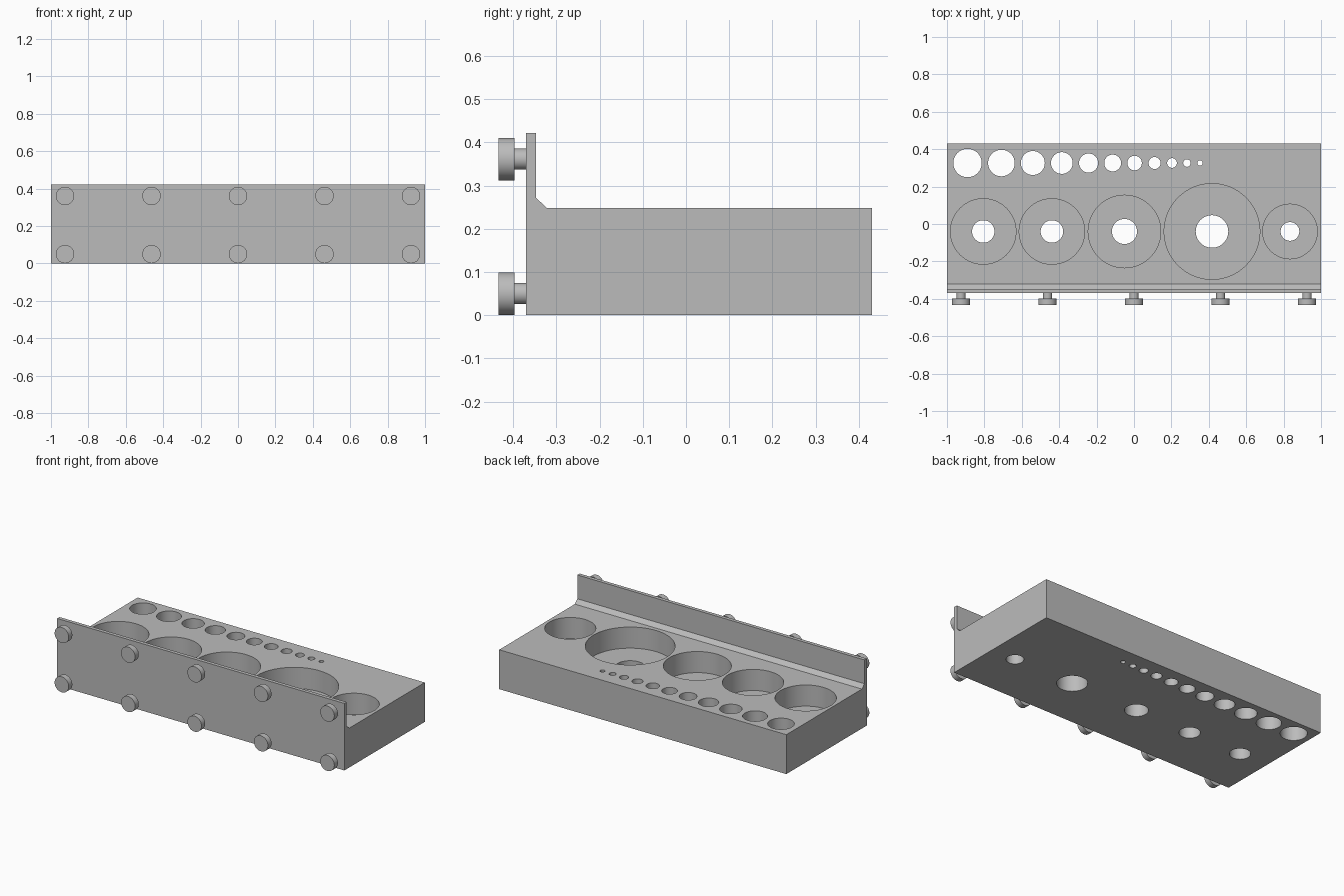
import bpy
import bmesh
from math import radians

cube = bpy.data.objects.get("Cube")
if cube:
    bpy.data.objects.remove(cube, do_unlink=True)

# Single plain grey for the whole rack
grey = bpy.data.materials.new("plain grey")
grey.use_nodes = True
colour = (0.5, 0.5, 0.5, 1)
grey.diffuse_color = colour
grey.node_tree.nodes["Principled BSDF"].inputs["Base Color"].default_value = colour


def activate(obj):
    bpy.ops.object.select_all(action="DESELECT")
    obj.select_set(True)
    bpy.context.view_layer.objects.active = obj


def cylinder(name, radius, depth, location, rotation=(0, 0, 0)):
    bpy.ops.mesh.primitive_cylinder_add(vertices=64, radius=radius, depth=depth,
                                        location=location, rotation=rotation)
    obj = bpy.context.object
    obj.name = name
    return obj


def finish(obj):
    obj.data.materials.clear()
    obj.data.materials.append(grey)
    activate(obj)
    bpy.ops.object.shade_smooth_by_angle(angle=radians(30))


# Rack body: side profile (y, z) with thin back plate and fillet, swept along x
FRONT, BACK, DECK, FLOOR = -0.37, 0.43, 0.248, 0.115
profile = [(FRONT, 0), (BACK, 0), (BACK, DECK), (-0.322, DECK),
           (-0.347, 0.272), (-0.347, 0.422), (FRONT, 0.422)]
bm = bmesh.new()
side = bm.faces.new([bm.verts.new((-1, y, z)) for y, z in profile])
swept = bmesh.ops.extrude_face_region(bm, geom=[side])["geom"]
bmesh.ops.translate(bm, vec=(2, 0, 0),
                    verts=[v for v in swept if isinstance(v, bmesh.types.BMVert)])
bmesh.ops.recalc_face_normals(bm, faces=bm.faces)
mesh = bpy.data.meshes.new("rack_body")
bm.to_mesh(mesh)
bm.free()
body = bpy.data.objects.new("rack_body", mesh)
bpy.context.collection.objects.link(body)


def drill(x, y, radius, bottom, top):
    cutter = cylinder("cutter", radius, top - bottom, (x, y, (top + bottom) / 2))
    cutter.hide_render = True
    activate(body)
    cut = body.modifiers.new("cut", "BOOLEAN")
    cut.operation = "DIFFERENCE"
    cut.solver = "EXACT"
    cut.object = cutter
    bpy.ops.object.modifier_apply(modifier=cut.name)
    bpy.data.objects.remove(cutter, do_unlink=True)


# Large pockets, each with a smaller bore through its floor: x, pocket, bore
for x, pocket, bore in [(-0.806, 0.175, 0.06), (-0.439, 0.175, 0.06),
                        (-0.051, 0.194, 0.067), (0.417, 0.256, 0.087),
                        (0.834, 0.146, 0.05)]:
    drill(x, -0.04, pocket, FLOOR, 0.5)
    drill(x, -0.04, bore, -0.1, FLOOR + 0.05)

# Row of shrinking through holes along the rear: x, radius
for x, radius in [(-0.89, 0.076), (-0.709, 0.071), (-0.541, 0.064), (-0.386, 0.058),
                  (-0.243, 0.051), (-0.114, 0.045), (0.003, 0.039), (0.11, 0.032),
                  (0.203, 0.026), (0.283, 0.02), (0.353, 0.014)]:
    drill(x, 0.326, radius, -0.1, 0.5)
finish(body)

# Mounting pegs: a neck and a wider head, in two rows on the front plate
for row, z in (("lower", 0.05), ("upper", 0.361)):
    for i in range(5):
        x = (i - 2) * 0.4625
        turn = (radians(90), 0, 0)
        neck = cylinder(f"{row}_peg_neck_{i + 1}", 0.0245, 0.027, (x, -0.3835, z), turn)
        head = cylinder(f"{row}_peg_head_{i + 1}", 0.049, 0.036, (x, -0.415, z), turn)
        finish(neck)
        finish(head)
